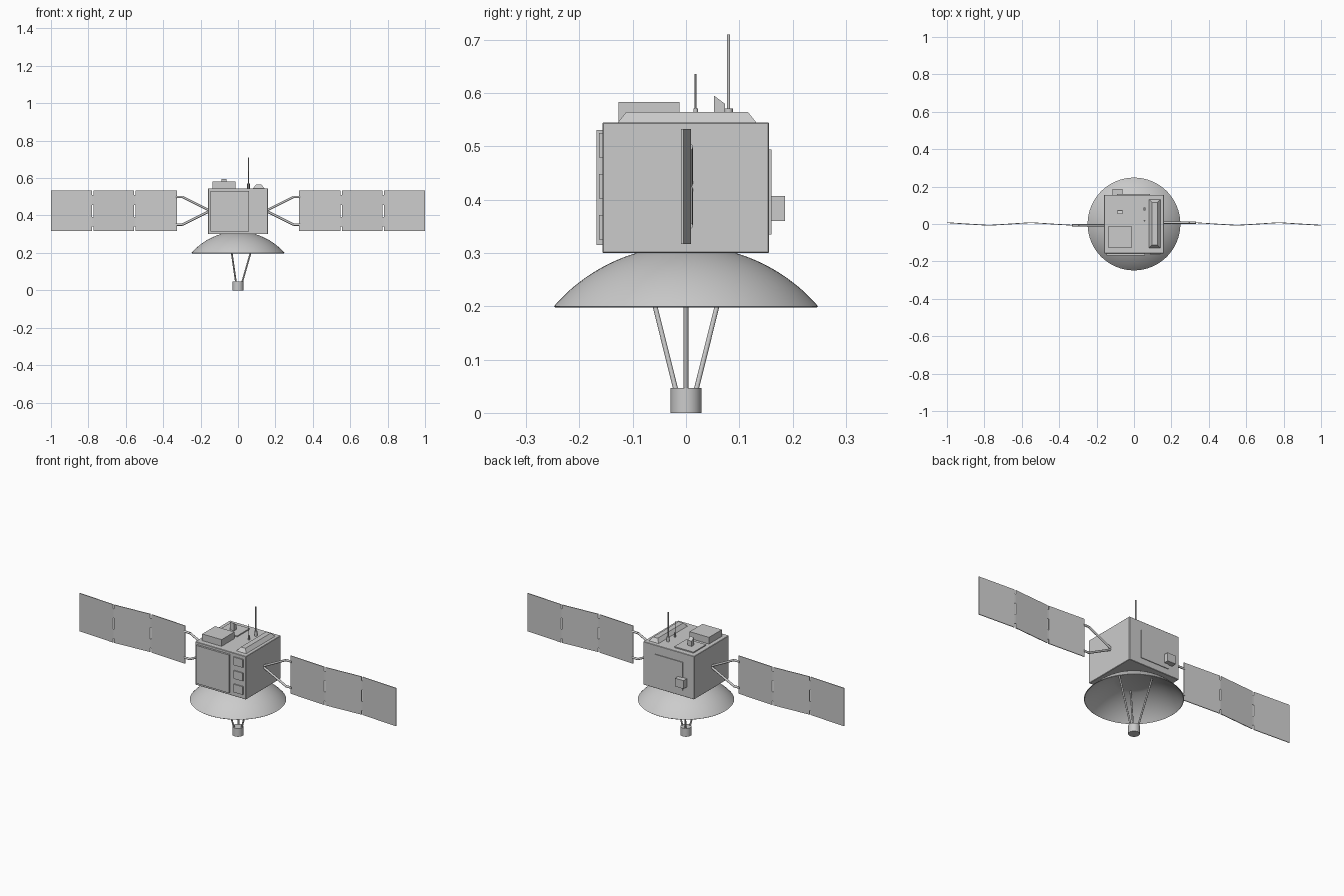
import bpy, bmesh, math
from mathutils import Vector

old = bpy.data.objects.get("Cube")
if old:
    bpy.data.objects.remove(old, do_unlink=True)

grey = bpy.data.materials.new("plain_grey")
grey.use_nodes = True
COLOUR = (0.6, 0.6, 0.6, 1)
grey.diffuse_color = COLOUR
grey.node_tree.nodes["Principled BSDF"].inputs["Base Color"].default_value = COLOUR


def finish(name, bm, smooth=False):
    bmesh.ops.recalc_face_normals(bm, faces=bm.faces)
    mesh = bpy.data.meshes.new(name)
    bm.to_mesh(mesh)
    bm.free()
    mesh.materials.append(grey)
    ob = bpy.data.objects.new(name, mesh)
    bpy.context.collection.objects.link(ob)
    if smooth:
        bpy.ops.object.select_all(action='DESELECT')
        ob.select_set(True)
        bpy.context.view_layer.objects.active = ob
        bpy.ops.object.shade_smooth_by_angle(angle=math.radians(35))
    return ob


def prism(name, outline, lo, hi, place):
    """Extrude a 2D outline from lo to hi; place maps (u, v, w) to a point."""
    bm = bmesh.new()
    ends = [[bm.verts.new(place(u, v, w)) for u, v in outline] for w in (lo, hi)]
    bm.faces.new(ends[0])
    bm.faces.new(ends[1])
    n = len(outline)
    for i in range(n):
        j = (i + 1) % n
        bm.faces.new((ends[0][i], ends[0][j], ends[1][j], ends[1][i]))
    return finish(name, bm)


def box(name, x, y, z, taper=0):
    """Box from (min, max) ranges, its top drawn in by taper."""
    bm = bmesh.new()
    bmesh.ops.create_cube(bm, size=1)
    for v in bm.verts:
        t = taper if v.co.z > 0 else 0
        sx, sy = (math.copysign(1, c) for c in v.co.xy)
        v.co = (x[v.co.x > 0] - sx * t, y[v.co.y > 0] - sy * t, z[v.co.z > 0])
    return finish(name, bm)


def rod(name, a, b, r, sides=12):
    a, b = Vector(a), Vector(b)
    bm = bmesh.new()
    bmesh.ops.create_cone(bm, cap_ends=True, segments=sides, radius1=r,
                          radius2=r, depth=(b - a).length)
    turn = (b - a).to_track_quat('Z', 'Y')
    for v in bm.verts:
        v.co = turn @ v.co + (a + b) / 2
    return finish(name, bm, True)


# Main body
body = box("body", (-0.16, 0.16), (-0.157, 0.156), (0.3, 0.545))
bevel = body.modifiers.new("soft_edges", 'BEVEL')
bevel.width = 0.002

# Front hatch, front plates, back plate and back unit
box("front_hatch", (-0.147, 0.06), (-0.168, -0.15), (0.315, 0.531))
for i in range(3):
    top = 0.525 - 0.077 * i
    box(f"front_plate_{i + 1}", (0.085, 0.143), (-0.163, -0.15), (top - 0.046, top))
box("back_plate", (-0.09, 0.085), (0.15, 0.16), (0.335, 0.494))
box("back_unit", (-0.115, -0.062), (0.15, 0.186), (0.36, 0.407))

# Roof equipment
box("roof_box", (-0.136, -0.014), (-0.127, -0.012), (0.54, 0.583))
box("roof_plate", (-0.134, -0.014), (0.012, 0.125), (0.54, 0.551))
box("roof_bar", (0.08, 0.141), (-0.128, 0.132), (0.545, 0.565), 0.016)
prism("roof_sensor", [(0.053, 0.545), (0.073, 0.545), (0.073, 0.58), (0.053, 0.595)],
      -0.087, -0.062, lambda u, v, w: (w, u, v))
for name, y, r, top in (("tall", 0.08, 0.003, 0.71), ("short", 0.018, 0.0016, 0.636)):
    rod(name + "_antenna", (0.056, y, 0.545), (0.056, y, top), r)
    rod(name + "_antenna_base", (0.056, y, 0.54), (0.056, y, 0.571), r * 2.7)

# Dish: thin spherical shell, open below
SEGMENTS, STEPS, CENTRE = 64, 12, -0.014
profile = []
for radius, flat in ((0.3276, 0.302), (0.3236, 0.298)):
    low, high = math.asin(0.248 / 0.3276), math.acos((flat - CENTRE) / radius)
    arc = [low + (high - low) * i / STEPS for i in range(STEPS + 1)]
    pts = [(radius * math.sin(a), CENTRE + radius * math.cos(a)) for a in arc]
    pts.append((0, flat))
    profile += pts[::-1] if not profile else pts
bm = bmesh.new()
verts = [bm.verts.new((r, 0, z)) for r, z in profile]
edges = [bm.edges.new(pair) for pair in zip(verts, verts[1:])]
bmesh.ops.spin(bm, geom=verts + edges, axis=(0, 0, 1), cent=(0, 0, 0),
               angle=math.tau, steps=SEGMENTS)
bmesh.ops.remove_doubles(bm, verts=bm.verts, dist=0.0001)
finish("dish", bm, True)

# Feed horn on three struts
rod("feed_horn", (0, 0, 0), (0, 0, 0.047), 0.029, 32)
for i in range(3):
    c, s = math.cos(math.tau * i / 3), math.sin(math.tau * i / 3)
    rod(f"feed_strut_{i + 1}", (0.02 * c, 0.02 * s, 0.036),
        (0.095 * c, 0.095 * s, 0.297), 0.0045)

# Solar wings: folded panels, hinges and forked arms, turned about z
MID, HALF, FOLD, THICK = 0.425, 0.108, 0.007, 0.002
INNER, OUTER, GAP = 0.327, 1.0, 0.004
WIDTH = (OUTER - INNER) / 3
for side, s in (("left", 1), ("right", -1)):
    def place(u, v, w):
        return (s * u, s * v, w)

    def strip(name, x0, x1, y0, y1, lo, hi):
        prism(name, [(x0, y0 - THICK), (x1, y1 - THICK), (x1, y1 + THICK),
                     (x0, y0 + THICK)], lo, hi, place)

    for i in range(3):
        x = INNER + WIDTH * i
        y = FOLD if i % 2 == 0 else -FOLD
        strip(f"{side}_panel_{i + 1}", x + GAP * (i > 0), x + WIDTH - GAP * (i < 2),
              y, -y, MID - HALF, MID + HALF)
        for k in (-1, 1):
            if i:
                lo, hi = sorted((MID + k * 0.032, MID + k * 0.085))
                strip(f"{side}_hinge_{i}_{'upper' if k > 0 else 'lower'}",
                      x - GAP, x + GAP, y, y, lo, hi)
    for k, level in ((-1, "lower"), (1, "upper")):
        root = place(0.155, FOLD, MID + k * 0.003)
        bend = place(0.297, FOLD, MID + k * 0.074)
        tip = place(0.332, FOLD, MID + k * 0.074)
        rod(f"{side}_{level}_arm", root, bend, 0.006)
        rod(f"{side}_{level}_arm_end", bend, tip, 0.006)
